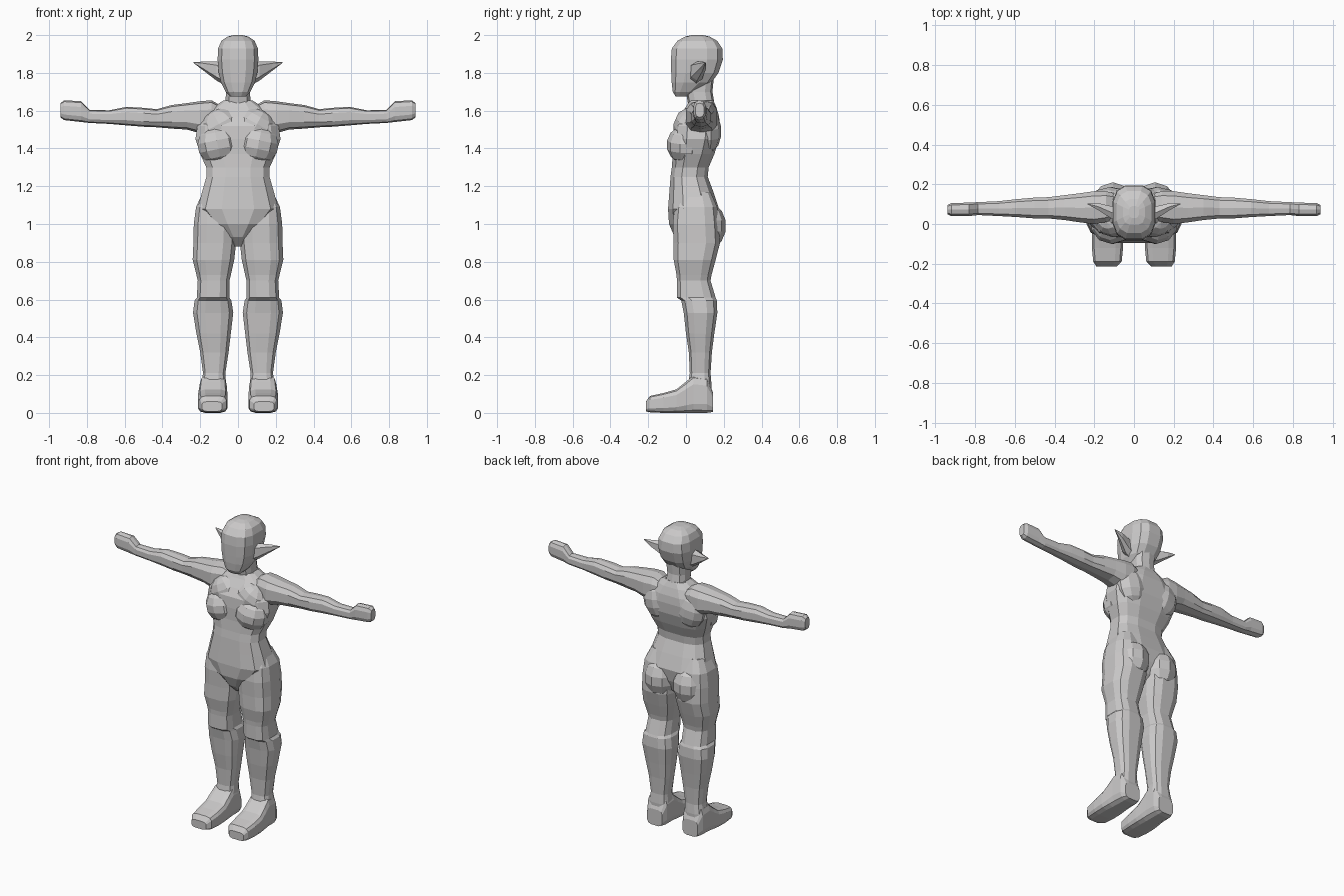
import bpy, bmesh, math
from mathutils import Matrix

grey = bpy.data.materials.new("warm_grey")
grey.diffuse_color = (0.6, 0.59, 0.59, 1)


def finish(name, bm, mirror=False):
    bmesh.ops.recalc_face_normals(bm, faces=bm.faces)
    me = bpy.data.meshes.new(name)
    bm.to_mesh(me)
    bm.free()
    me.materials.append(grey)
    ob = bpy.data.objects.new(name, me)
    bpy.context.collection.objects.link(ob)
    if mirror:
        ob.modifiers.new("mirror", 'MIRROR')
    return ob


def loft(name, axis, rings, n=12, power=0.7, mirror=False):
    """Skin rounded box sections; each ring is (position, a0, a1, b0, b1)."""
    bm = bmesh.new()
    angles = [2 * math.pi * (i + 0.5) / n for i in range(n)]
    rnd = lambda v: math.copysign(abs(v) ** power, v)
    pts = [(rnd(math.cos(t)), rnd(math.sin(t))) for t in angles]
    ma, mb = max(p[0] for p in pts), max(p[1] for p in pts)
    loops = []
    for pos, a0, a1, b0, b1 in rings:
        loop = []
        for u, v in pts:
            a = (a0 + a1) / 2 + u / ma * (a1 - a0) / 2
            b = (b0 + b1) / 2 + v / mb * (b1 - b0) / 2
            co = {'x': (pos, a, b), 'y': (a, pos, b), 'z': (a, b, pos)}[axis]
            loop.append(bm.verts.new(co))
        loops.append(loop)
    for l0, l1 in zip(loops, loops[1:]):
        for i in range(n):
            j = (i + 1) % n
            bm.faces.new((l0[i], l0[j], l1[j], l1[i]))
    bm.faces.new(loops[0])
    bm.faces.new(loops[-1])
    return finish(name, bm, mirror)


def lump(name, centre, radii, tilt=0):
    """Faceted muscle mass, mirrored to the other side."""
    bm = bmesh.new()
    bmesh.ops.create_uvsphere(bm, u_segments=10, v_segments=7, radius=1)
    m = Matrix.Translation(centre) @ Matrix.Rotation(tilt, 4, 'Y') @ Matrix.Diagonal((*radii, 1))
    bmesh.ops.transform(bm, matrix=m, verts=bm.verts)
    return finish(name, bm, True)


def sym(rows):
    return [(z, -w, w, f, b) for z, w, f, b in rows]


# Torso: height, half width, front, back
loft("torso", 'z', sym([
    (0.88, 0.025, -0.01, 0.08), (0.93, 0.06, -0.06, 0.13), (1.0, 0.14, -0.09, 0.16),
    (1.08, 0.215, -0.095, 0.175), (1.17, 0.19, -0.088, 0.145), (1.25, 0.167, -0.082, 0.115),
    (1.30, 0.168, -0.075, 0.12), (1.37, 0.20, -0.07, 0.15), (1.45, 0.225, -0.07, 0.175),
    (1.52, 0.215, -0.065, 0.18), (1.57, 0.18, -0.035, 0.175), (1.62, 0.13, 0.0, 0.16),
    (1.655, 0.075, 0.02, 0.145)]))

# Neck and head
loft("neck", 'z', sym([
    (1.57, 0.075, -0.01, 0.17), (1.64, 0.066, 0.01, 0.15), (1.70, 0.064, 0.0, 0.14),
    (1.80, 0.07, 0.0, 0.15)]), n=10)
loft("head", 'z', sym([
    (1.675, 0.04, -0.055, 0.01), (1.70, 0.065, -0.07, 0.06), (1.75, 0.09, -0.076, 0.135),
    (1.80, 0.102, -0.078, 0.172), (1.87, 0.108, -0.08, 0.195), (1.93, 0.105, -0.075, 0.192),
    (1.97, 0.088, -0.045, 0.165), (1.992, 0.055, -0.005, 0.125), (2.0, 0.025, 0.03, 0.09)]))

# Long pointed ears
loft("ear", 'x', [
    (0.08, 0.02, 0.085, 1.74, 1.855), (0.115, 0.028, 0.09, 1.76, 1.86),
    (0.18, 0.07, 0.105, 1.81, 1.86), (0.235, 0.10, 0.104, 1.852, 1.857)],
    n=6, mirror=True)

# Arms with fists: outward position, front, back, bottom, top
loft("arm", 'x', [
    (0.08, 0.03, 0.15, 1.53, 1.62), (0.14, 0.01, 0.165, 1.48, 1.655),
    (0.20, 0.0, 0.165, 1.48, 1.65), (0.27, 0.008, 0.155, 1.50, 1.64),
    (0.35, 0.02, 0.145, 1.505, 1.63), (0.43, 0.028, 0.135, 1.512, 1.608),
    (0.50, 0.028, 0.133, 1.515, 1.615), (0.59, 0.035, 0.125, 1.522, 1.62),
    (0.68, 0.04, 0.115, 1.53, 1.602), (0.785, 0.045, 0.11, 1.535, 1.603),
    (0.83, 0.04, 0.108, 1.54, 1.65), (0.92, 0.04, 0.105, 1.55, 1.655),
    (0.94, 0.05, 0.095, 1.565, 1.64)], n=10, mirror=True)

# Legs: height, inner, outer, front, back
loft("leg", 'z', [
    (0.05, 0.07, 0.195, 0.02, 0.13), (0.15, 0.063, 0.197, 0.01, 0.135),
    (0.21, 0.067, 0.185, 0.02, 0.13), (0.32, 0.05, 0.20, 0.015, 0.137),
    (0.42, 0.038, 0.22, 0.0, 0.15), (0.53, 0.025, 0.238, -0.012, 0.166),
    (0.595, 0.035, 0.23, -0.025, 0.163), (0.61, 0.045, 0.218, -0.048, 0.157),
    (0.70, 0.045, 0.213, -0.048, 0.13), (0.73, 0.038, 0.22, -0.05, 0.135),
    (0.81, 0.02, 0.24, -0.065, 0.157), (0.90, 0.01, 0.236, -0.065, 0.18),
    (1.0, 0.005, 0.234, -0.07, 0.175), (1.09, 0.02, 0.222, -0.06, 0.165),
    (1.17, 0.04, 0.185, -0.03, 0.13)], mirror=True)

# Feet: lengthwise position, inner, outer, bottom, top
loft("foot", 'y', [
    (-0.213, 0.085, 0.19, 0.008, 0.06), (-0.19, 0.062, 0.205, 0.003, 0.09),
    (-0.12, 0.055, 0.212, 0.0, 0.105), (-0.05, 0.055, 0.212, 0.0, 0.125),
    (0.0, 0.058, 0.207, 0.0, 0.165), (0.04, 0.06, 0.203, 0.0, 0.20),
    (0.11, 0.062, 0.20, 0.0, 0.19), (0.142, 0.075, 0.185, 0.005, 0.11)],
    n=12, power=0.5, mirror=True)

# Chest, collar, shoulder blade and seat masses
lump("chest", (0.108, 0.0, 1.42), (0.112, 0.103, 0.105), 0.2)
lump("upper_chest", (0.09, 0.01, 1.51), (0.11, 0.078, 0.10), 0.5)
lump("shoulder_blade", (0.115, 0.11, 1.49), (0.11, 0.078, 0.12), 0.2)
lump("seat", (0.105, 0.10, 0.99), (0.11, 0.113, 0.13))
